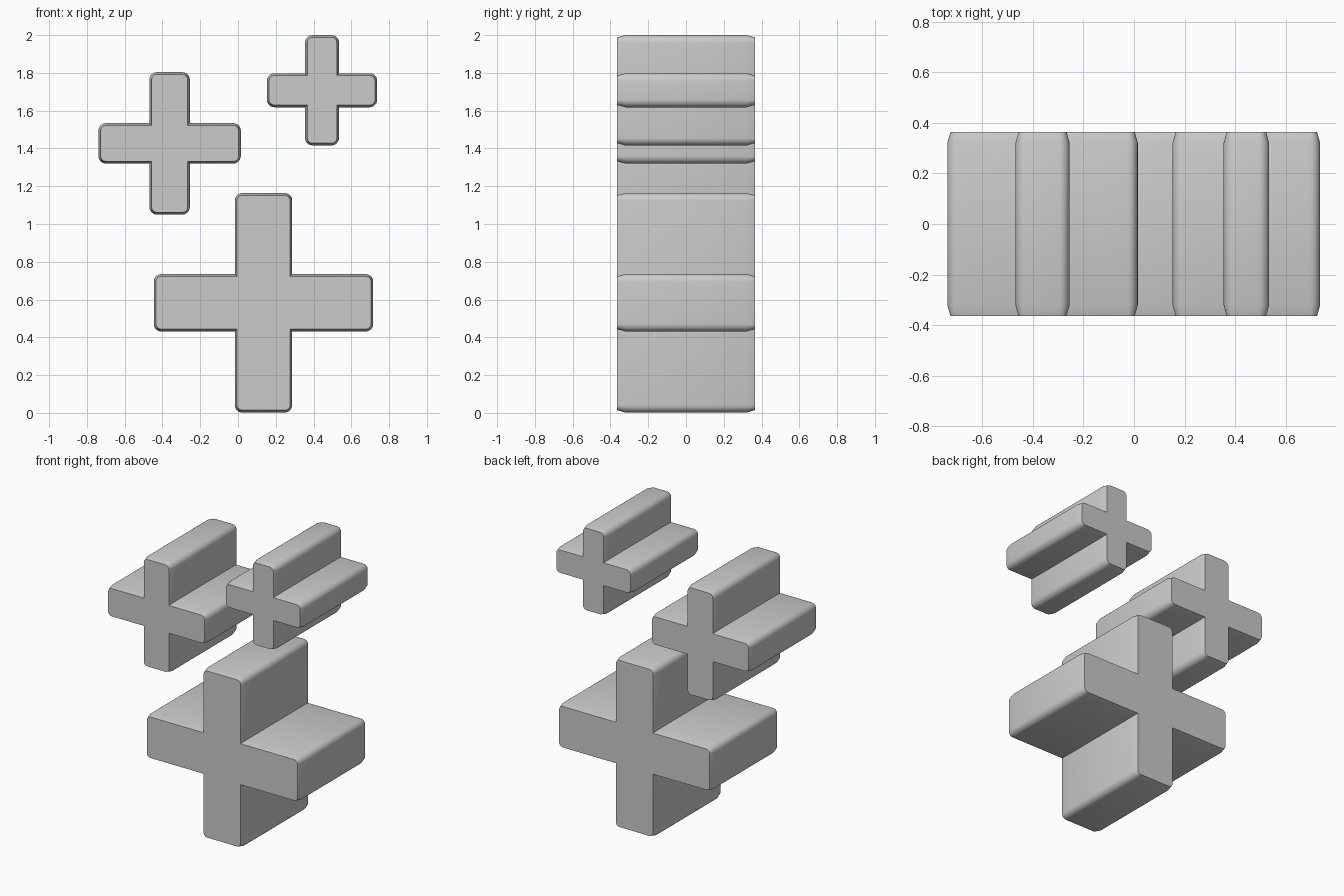
import bpy, bmesh, math

if "Cube" in bpy.data.objects:
    bpy.data.objects.remove(bpy.data.objects["Cube"])

DEPTH = 0.364    # half depth along y
TAPER = 0.043    # length of the tapered ends
INSET = 0.012    # how much the ends shrink
RADIUS = 0.04    # rounding of the arm tips
SEGMENTS = 6


def outline(half, arm, inset):
    """Plus-shaped profile with rounded arm tips and sharp inner corners."""
    h, a, r = half - inset, arm - inset, RADIUS - inset
    quarter = []
    # right arm: two rounded tip corners, then the inner corner
    for cz, start in ((-(a - r), -90), (a - r, 0)):
        for i in range(SEGMENTS + 1):
            t = math.radians(start + 90 * i / SEGMENTS)
            quarter.append((h - r + r * math.cos(t), cz + r * math.sin(t)))
    quarter.append((a, a))
    points = []
    for k in range(4):
        c, s = ((1, 0), (0, 1), (-1, 0), (0, -1))[k]
        points += [(x * c - z * s, x * s + z * c) for x, z in quarter]
    return points


def plus(name, x, z, half, arm):
    bm = bmesh.new()
    rings = []
    for y, inset in ((-DEPTH, INSET), (-DEPTH + TAPER, 0),
                     (DEPTH - TAPER, 0), (DEPTH, INSET)):
        rings.append([bm.verts.new((px, y, pz))
                      for px, pz in outline(half, arm, inset)])
    n = len(rings[0])
    for r0, r1 in zip(rings, rings[1:]):
        for i in range(n):
            j = (i + 1) % n
            bm.faces.new((r0[i], r0[j], r1[j], r1[i]))
    bm.faces.new(rings[0])
    bm.faces.new(rings[-1])
    bmesh.ops.recalc_face_normals(bm, faces=bm.faces)
    mesh = bpy.data.meshes.new(name)
    bm.to_mesh(mesh)
    bm.free()
    obj = bpy.data.objects.new(name, mesh)
    obj.location = (x, 0, z)
    bpy.context.collection.objects.link(obj)
    bpy.ops.object.select_all(action='DESELECT')
    obj.select_set(True)
    bpy.context.view_layer.objects.active = obj
    bpy.ops.object.shade_smooth_by_angle(angle=math.radians(35))


# three plus signs of different sizes
plus("large_plus", 0.135, 0.583, 0.581, 0.152)
plus("medium_plus", -0.362, 1.427, 0.377, 0.107)
plus("small_plus", 0.445, 1.708, 0.292, 0.090)
